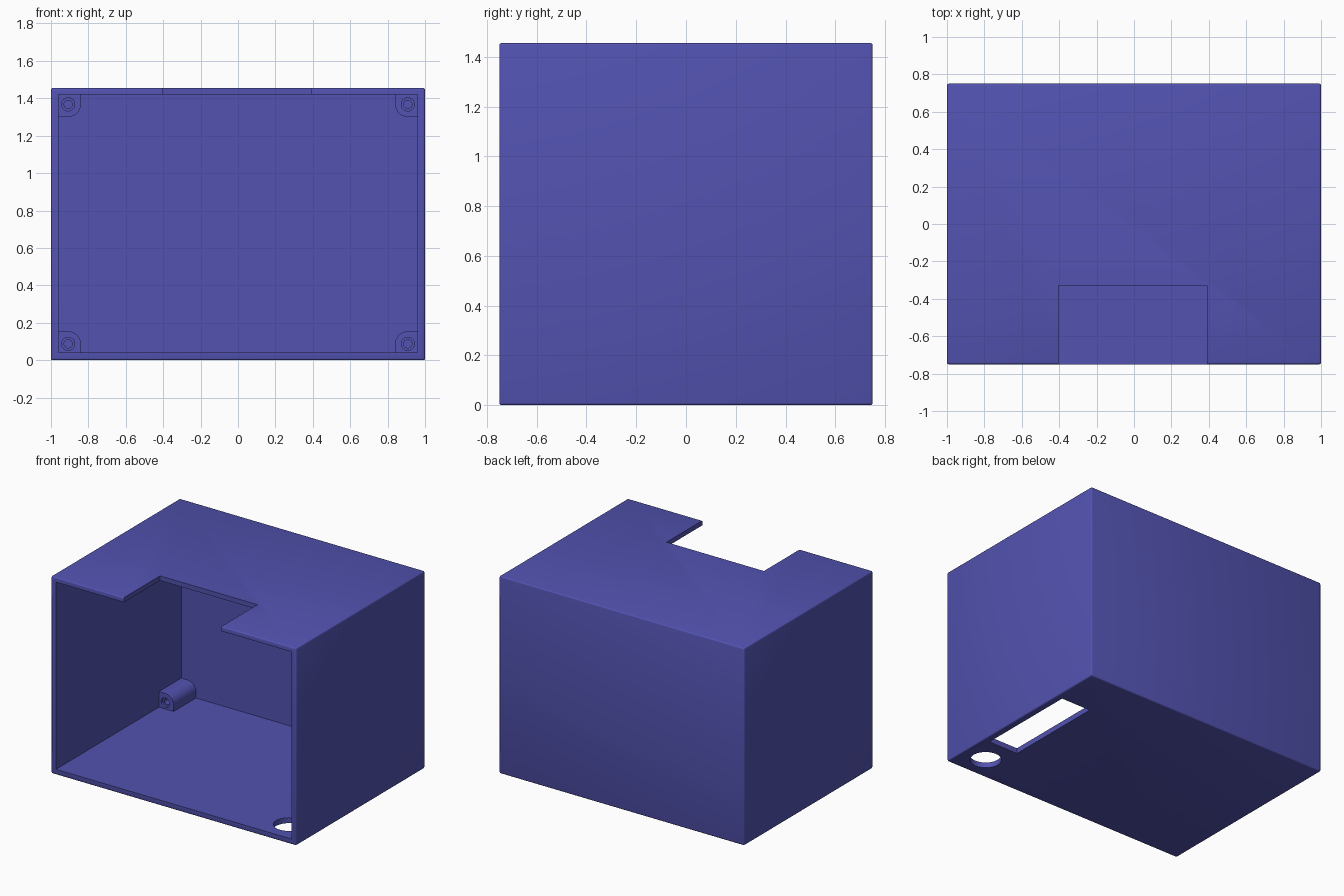
import bpy, bmesh, math
from mathutils import Matrix

if "Cube" in bpy.data.objects:
    bpy.data.objects.remove(bpy.data.objects["Cube"])

blue = bpy.data.materials.new("indigo_plastic")
blue.diffuse_color = (0.085, 0.085, 0.44, 1)
blue.use_nodes = True
blue.node_tree.nodes["Principled BSDF"].inputs["Base Color"].default_value = blue.diffuse_color


def make(name, bm):
    bmesh.ops.recalc_face_normals(bm, faces=bm.faces)
    mesh = bpy.data.meshes.new(name)
    bm.to_mesh(mesh)
    bm.free()
    mesh.materials.append(blue)
    obj = bpy.data.objects.new(name, mesh)
    bpy.context.collection.objects.link(obj)
    return obj


def box(name, lo, hi, bevel=0):
    bm = bmesh.new()
    bmesh.ops.create_cube(bm, size=1)
    for v in bm.verts:
        for i in range(3):
            v.co[i] = lo[i] if v.co[i] < 0 else hi[i]
    if bevel:
        bmesh.ops.bevel(bm, geom=bm.edges[:], offset=bevel, segments=3,
                        profile=0.5, affect='EDGES')
    return make(name, bm)


def cylinder(name, centre, radius, depth, along_y=False):
    bm = bmesh.new()
    turn = Matrix.Rotation(math.pi / 2 if along_y else 0, 4, 'X')
    bmesh.ops.create_cone(bm, cap_ends=True, segments=40, radius1=radius,
                          radius2=radius, depth=depth,
                          matrix=Matrix.Translation(centre) @ turn)
    return make(name, bm)


def activate(obj):
    bpy.ops.object.select_all(action='DESELECT')
    obj.select_set(True)
    bpy.context.view_layer.objects.active = obj


def cut(obj, cutters):
    activate(obj)
    for c in cutters:
        mod = obj.modifiers.new("cut", 'BOOLEAN')
        mod.operation, mod.solver, mod.object = 'DIFFERENCE', 'EXACT', c
        bpy.ops.object.modifier_apply(modifier=mod.name)
        bpy.data.objects.remove(c)
    bpy.ops.object.shade_smooth_by_angle(angle=math.radians(35))


# Open-fronted shell with top notch, floor slot and round cable hole
H = 1.455
shell = box("enclosure_shell", (-1, -0.75, 0), (1, 0.75, H), 0.01)
cut(shell, [
    box("cavity_cutter", (-0.96, -0.9, 0.04), (0.96, 0.71, 1.42)),
    box("notch_cutter", (-0.405, -0.9, 1.35), (0.39, -0.33, 1.6)),
    box("slot_cutter", (0.71, -0.37, -0.1), (0.95, 0.385, 0.1)),
    cylinder("cable_hole_cutter", (0.815, -0.57, 0), 0.105, 0.2),
])


# Screw posts in the four rear corners, with one rounded inner edge each
def post(name, sx, sz):
    x0, x1, z0, z1, r = 0.84, 0.965, 0.5725, 0.70, 0.07
    outline = [(x1, z0), (x1, z1), (x0, z1)]
    for i in range(11):
        a = math.pi + i * math.pi / 20
        outline.append((x0 + r + r * math.cos(a), z0 + r + r * math.sin(a)))
    bm = bmesh.new()
    face = bm.faces.new([bm.verts.new((sx * x, 0.45, H / 2 + sz * z))
                         for x, z in outline])
    ext = bmesh.ops.extrude_face_region(bm, geom=[face])
    for v in ext["geom"]:
        if isinstance(v, bmesh.types.BMVert):
            v.co.y = 0.72
    obj = make(name, bm)
    cx, cz = sx * 0.908, H / 2 + sz * 0.64
    cut(obj, [
        cylinder("counterbore_cutter", (cx, 0.45, cz), 0.035, 0.04, True),
        cylinder("screw_hole_cutter", (cx, 0.5, cz), 0.022, 0.3, True),
    ])


for sx, side in ((-1, "left"), (1, "right")):
    for sz, level in ((-1, "lower"), (1, "upper")):
        post(f"screw_post_{level}_{side}", sx, sz)
